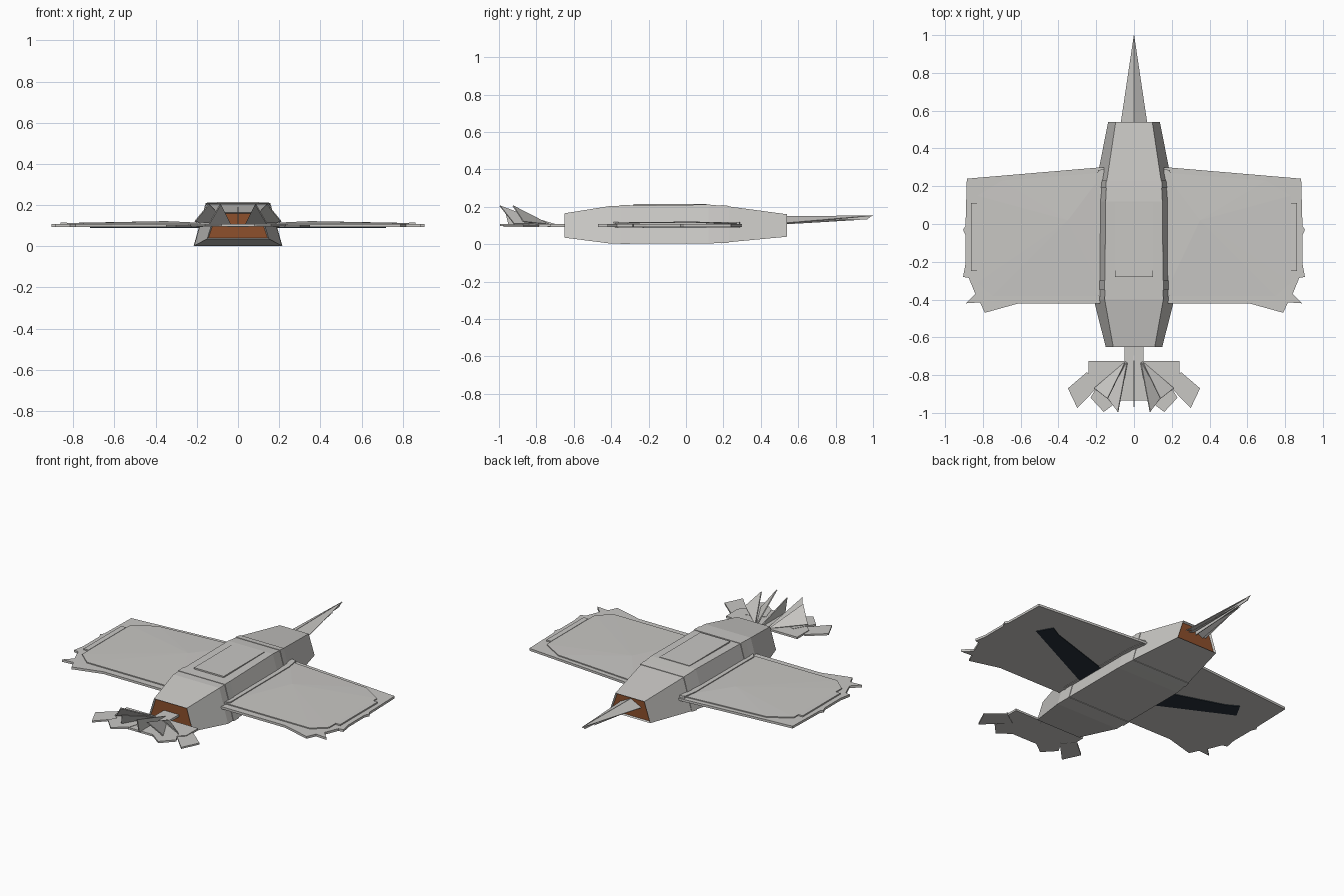
import bpy
import bmesh

cube = bpy.data.objects.get("Cube")
if cube:
    bpy.data.objects.remove(cube, do_unlink=True)


def material(name, rgb):
    m = bpy.data.materials.new(name)
    m.use_nodes = True
    m.diffuse_color = (*rgb, 1)
    m.node_tree.nodes["Principled BSDF"].inputs["Base Color"].default_value = (*rgb, 1)
    return m


GREY = material("hull grey", (0.58, 0.57, 0.55))
RUST = material("rust brown", (0.27, 0.08, 0.025))
NAVY = material("dark navy", (0.02, 0.03, 0.042))


def finish(name, bm, mats, mirror=False):
    bmesh.ops.recalc_face_normals(bm, faces=bm.faces[:])
    mesh = bpy.data.meshes.new(name)
    bm.to_mesh(mesh)
    bm.free()
    for m in mats:
        mesh.materials.append(m)
    obj = bpy.data.objects.new(name, mesh)
    bpy.context.collection.objects.link(obj)
    if mirror:
        obj.modifiers.new("mirror", 'MIRROR').use_mirror_merge = False
    return obj


def plate(name, outline, z0, z1, mat=GREY, mirror=True, crown=None):
    """Extrude a flat outline; an optional crown point lifts the top face."""
    bm = bmesh.new()
    low = [bm.verts.new((x, y, z0)) for x, y in outline]
    high = [bm.verts.new((x, y, z1)) for x, y in outline]
    bm.faces.new(low)
    n = len(outline)
    for i in range(n):
        j = (i + 1) % n
        bm.faces.new((low[i], low[j], high[j], high[i]))
    if crown:
        peak = bm.verts.new(crown)
        for i in range(n):
            bm.faces.new((high[i], high[(i + 1) % n], peak))
    else:
        bm.faces.new(high)
    return finish(name, bm, [mat], mirror)


def blade(name, points, thick=0.006, mirror=True):
    """Thin sheet through a few points in space."""
    bm = bmesh.new()
    bm.faces.new([bm.verts.new(p) for p in points])
    obj = finish(name, bm, [GREY], mirror)
    solid = obj.modifiers.new("thickness", 'SOLIDIFY')
    solid.thickness = thick
    solid.offset = 0
    return obj


# Hull stations: y, bottom z, top z, bottom half width, top half width
STATIONS = [
    (-0.65, 0.035, 0.165, 0.15, 0.11),
    (-0.40, 0.003, 0.205, 0.213, 0.155),
    (0.12, 0.003, 0.212, 0.213, 0.15),
    (0.22, 0.010, 0.203, 0.20, 0.145),
    (0.54, 0.04, 0.16, 0.137, 0.097),
]


def station(y):
    for a, b in zip(STATIONS, STATIONS[1:]):
        if a[0] <= y <= b[0]:
            t = (y - a[0]) / (b[0] - a[0])
            return tuple(p + (q - p) * t for p, q in zip(a, b))


def loft(bm, stations, grow=0.0):
    rings = []
    for y, z0, z1, wb, wt in stations:
        z0, z1, wb, wt = z0 - grow, z1 + grow, wb + grow, wt + grow
        rings.append([bm.verts.new((x, y, z)) for x, z in
                      ((-wb, z0), (wb, z0), (wt, z1), (-wt, z1))])
    for a, b in zip(rings, rings[1:]):
        for i in range(4):
            j = (i + 1) % 4
            bm.faces.new((a[i], a[j], b[j], b[i]))
    return [bm.faces.new(rings[0]), bm.faces.new(rings[-1])]


# Hull with recessed brown end caps
bm = bmesh.new()
caps = loft(bm, STATIONS)
bmesh.ops.recalc_face_normals(bm, faces=bm.faces[:])
bmesh.ops.inset_individual(bm, faces=caps, thickness=0.008, depth=-0.012)
for f in caps:
    f.material_index = 1
finish("hull", bm, [GREY, RUST])

# Raised bands around the hull
for name, y0, y1 in (("front_band", -0.35, -0.30), ("rear_band", 0.19, 0.23)):
    bm = bmesh.new()
    loft(bm, [station(y0), station(y1)], 0.003)
    finish(name, bm, [GREY])

# Raised deck panel
plate("deck_panel", [(-0.1, -0.28), (0.1, -0.28), (0.1, 0.11), (-0.1, 0.11)],
      0.2, 0.215, mirror=False)

# Wings with ragged tips
WING = [(0.16, 0.30), (0.20, 0.298), (0.885, 0.24), (0.892, -0.01), (0.905, -0.03),
        (0.892, -0.06), (0.892, -0.21), (0.905, -0.28), (0.875, -0.285), (0.84, -0.37),
        (0.89, -0.42), (0.815, -0.415), (0.79, -0.47), (0.61, -0.42), (0.16, -0.42)]
plate("wing", WING, 0.093, 0.107)
plate("wing_panel", [(0.16, 0.272), (0.70, 0.23), (0.83, 0.15), (0.83, -0.31),
                     (0.75, -0.38), (0.16, -0.38)],
      0.105, 0.113, crown=(0.35, 0.02, 0.122))
plate("wing_tip_strip", [(0.83, 0.11), (0.862, 0.11), (0.862, -0.25), (0.83, -0.25)],
      0.105, 0.115)
plate("wing_root_fairing", [(0.16, 0.29), (0.19, 0.285), (0.205, 0.2),
                            (0.205, -0.36), (0.16, -0.41)], 0.09, 0.12)
plate("wing_under_stripe", [(0.19, -0.24), (0.19, -0.06), (0.60, 0.07),
                            (0.67, 0.11), (0.72, 0.02)], 0.089, 0.095, NAVY)

# Flat front fan: neck, crossbar and splayed feathers
plate("fan_neck", [(-0.05, -0.64), (0.05, -0.64), (0.05, -0.74), (-0.05, -0.74)],
      0.093, 0.107, mirror=False)
plate("fan_crossbar", [(-0.24, -0.725), (0.24, -0.725), (0.24, -0.84), (0.13, -0.935),
                       (-0.13, -0.935), (-0.24, -0.84)], 0.095, 0.107, mirror=False)
plate("outer_feather", [(0.17, -0.84), (0.25, -0.785), (0.35, -0.87), (0.30, -0.975)],
      0.093, 0.103)
plate("inner_feather", [(0.05, -0.84), (0.16, -0.80), (0.23, -0.92), (0.16, -0.995),
                        (0.08, -0.935)], 0.098, 0.109)

# Upright fan blades
blade("centre_blade", [(0, -0.69, 0.105), (0, -0.97, 0.19), (0, -0.95, 0.105)],
      mirror=False)
blade("inner_blade", [(0.035, -0.73, 0.105), (0.085, -0.995, 0.205), (0.14, -0.92, 0.11)])
blade("outer_blade", [(0.045, -0.73, 0.105), (0.14, -0.925, 0.205), (0.21, -0.87, 0.12)])

# Tail spike: folded roof with lower fins
blade("spike_roof", [(0, 0.53, 0.148), (0.07, 0.53, 0.112), (0, 1.0, 0.152)], 0.004)
blade("spike_lower", [(0.01, 0.53, 0.125), (0.05, 0.53, 0.108), (0.01, 0.90, 0.13)], 0.004)
blade("spike_keel", [(0, 0.53, 0.108), (0, 0.97, 0.133), (0, 0.99, 0.15), (0, 0.53, 0.148)],
      0.004, mirror=False)
